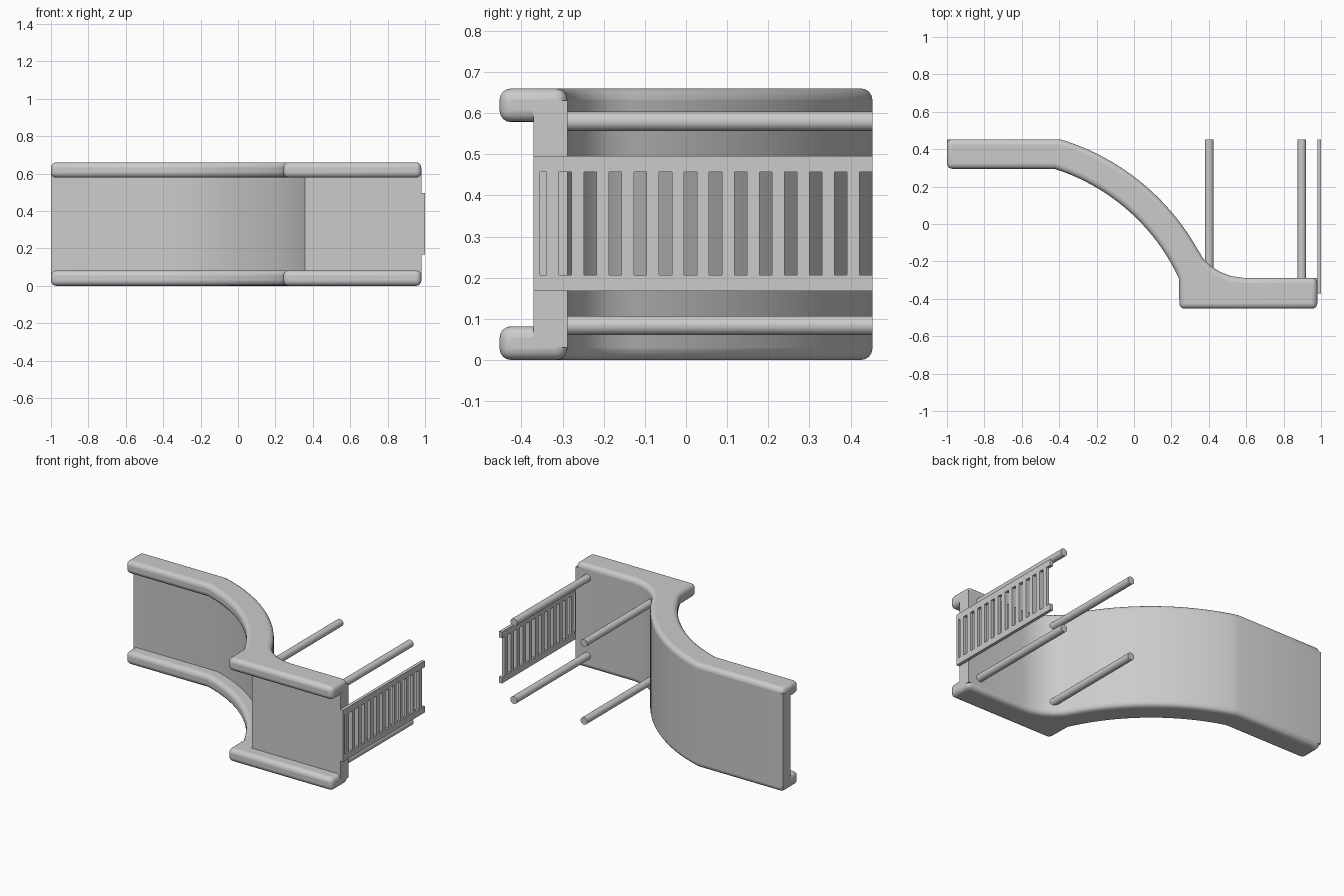
import bpy, bmesh, math

if "Cube" in bpy.data.objects:
    bpy.data.objects.remove(bpy.data.objects["Cube"])

H = 0.66                       # overall height
CX, CY, R = -0.756, -0.751, 1.257   # centre and rear radius of the curved wall
BACK, FRONT = 0.453, -0.453


def finish(name, bm, bevel=0):
    bmesh.ops.recalc_face_normals(bm, faces=bm.faces[:])
    me = bpy.data.meshes.new(name)
    bm.to_mesh(me)
    bm.free()
    ob = bpy.data.objects.new(name, me)
    bpy.context.collection.objects.link(ob)
    if bevel:
        m = ob.modifiers.new("rounded_edges", 'BEVEL')
        m.width, m.segments = bevel, 4
        m.limit_method, m.angle_limit = 'ANGLE', math.radians(40)
        m.use_clamp_overlap = False
    bpy.ops.object.select_all(action='DESELECT')
    ob.select_set(True)
    bpy.context.view_layer.objects.active = ob
    bpy.ops.object.shade_smooth_by_angle(angle=math.radians(30))
    return ob


def prism(name, outline, z0, z1, bevel=0):
    bm = bmesh.new()
    face = bm.faces.new([bm.verts.new((x, y, z0)) for x, y in outline])
    new = bmesh.ops.extrude_face_region(bm, geom=[face])['geom']
    bmesh.ops.translate(bm, vec=(0, 0, z1 - z0),
                        verts=[v for v in new if isinstance(v, bmesh.types.BMVert)])
    return finish(name, bm, bevel)


def arc(radius, y0, y1, n=20):
    a0, a1 = (math.asin((y - CY) / radius) for y in (y0, y1))
    return [(CX + radius * math.cos(a0 + (a1 - a0) * i / n),
             CY + radius * math.sin(a0 + (a1 - a0) * i / n)) for i in range(n + 1)]


def boxes(name, bounds):
    bm = bmesh.new()
    for lo, hi in bounds:
        verts = bmesh.ops.create_cube(bm, size=1)['verts']
        for v in verts:
            v.co = [(a + b) / 2 + c * (b - a) for a, b, c in zip(lo, hi, v.co)]
    return finish(name, bm)


# shared rear line, running left to right with a fillet into the straight
rear = [(-1, BACK)] + arc(R, BACK, -0.134) + [
    (0.37, -0.185), (0.41, -0.224), (0.46, -0.256), (0.52, -0.279), (0.585, -0.288), (0.98, -0.288)]

# wide top and bottom flanges
flange = rear + [(0.98, FRONT), (0.243, FRONT)] + arc(R - 0.16, -0.29, 0.295) + [(-1, 0.295)]
prism("bottom_flange", flange, 0, 0.082, 0.028)
prism("top_flange", flange, H - 0.082, H, 0.028)

# thin wall between the flanges, flush at the rear
wall = rear + [(0.98, -0.37)] + arc(R - 0.08, -0.37, 0.374) + [(-1, 0.374)]
prism("curved_wall", wall, 0.03, H - 0.03)

# four round rods at the rear
for side, x in (("inner", 0.402), ("outer", 0.897)):
    for level, z in (("lower", 0.084), ("upper", H - 0.08)):
        bpy.ops.mesh.primitive_cylinder_add(vertices=24, radius=0.0235, depth=BACK + 0.3,
                                            location=(x, (BACK - 0.3) / 2, z),
                                            rotation=(math.pi / 2, 0, 0))
        bpy.context.object.name = f"{side}_{level}_rod"
        bpy.ops.object.shade_smooth_by_angle(angle=math.radians(30))

# slotted rack strip: two rails joined by bars
X0, X1, Y0 = 0.98, 1.0, -0.371
parts = [((X0, Y0, 0.168), (X1, BACK, 0.207)), ((X0, Y0, 0.457), (X1, BACK, 0.496)),
         ((X0, Y0, 0.207), (X1, -0.355, 0.457))]
for i in range(13):
    y = -0.339 + 0.0609 * i
    parts.append(((X0, y, 0.207), (X1, y + 0.030, 0.457)))
boxes("rack_strip", parts)
